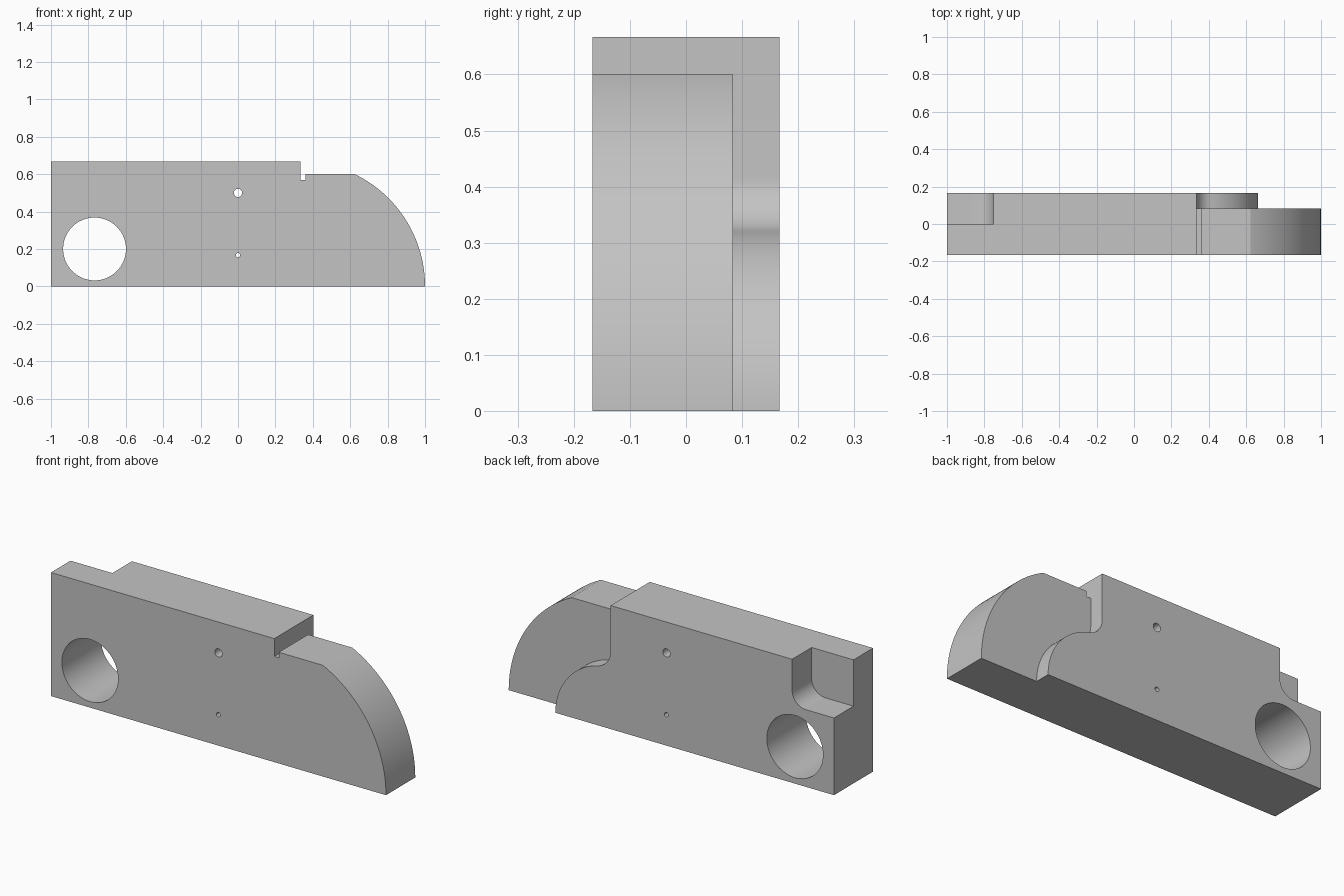
import bpy
import bmesh
from math import sin, cos, atan2, sqrt, pi, radians

if "Cube" in bpy.data.objects:
    bpy.data.objects.remove(bpy.data.objects["Cube"], do_unlink=True)

HALF = 1 / 6          # half the plate thickness
TOP = 2 / 3           # plate height
STEP = 1 / 3          # x of the shoulder, also the centre of both arcs

grey = bpy.data.materials.new("plain_grey")
grey.use_nodes = True
grey.diffuse_color = (0.55, 0.55, 0.55, 1)
grey.node_tree.nodes["Principled BSDF"].inputs["Base Color"].default_value = (0.55, 0.55, 0.55, 1)


def arc(cx, cz, r, start, end, n):
    """Points on an arc in the xz plane."""
    angles = [start + (end - start) * i / n for i in range(n + 1)]
    return [(cx + r * cos(a), cz + r * sin(a)) for a in angles]


def prism(name, outline, y0, y1):
    """Extrude an xz outline from y0 to y1."""
    bm = bmesh.new()
    face = bm.faces.new([bm.verts.new((x, y0, z)) for x, z in outline])
    grown = bmesh.ops.extrude_face_region(bm, geom=[face])["geom"]
    bmesh.ops.translate(bm, vec=(0, y1 - y0, 0),
                        verts=[v for v in grown if isinstance(v, bmesh.types.BMVert)])
    bmesh.ops.recalc_face_normals(bm, faces=bm.faces)
    mesh = bpy.data.meshes.new(name)
    bm.to_mesh(mesh)
    bm.free()
    mesh.materials.append(grey)
    ob = bpy.data.objects.new(name, mesh)
    bpy.context.collection.objects.link(ob)
    return ob


def cut(target, cutter):
    """Subtract the cutter and discard it."""
    cutter.hide_render = True
    mod = target.modifiers.new(cutter.name, "BOOLEAN")
    mod.operation = "DIFFERENCE"
    mod.solver = "EXACT"
    mod.object = cutter
    bpy.context.view_layer.objects.active = target
    bpy.ops.object.modifier_apply(modifier=mod.name)
    bpy.data.objects.remove(cutter, do_unlink=True)


# Plate outline: flat top, relief slot at the shoulder, rounded nose
nose_top = atan2(0.6, sqrt(TOP ** 2 - 0.6 ** 2))
outline = [(-1, 0), (-1, TOP), (STEP, TOP), (STEP, 0.57), (0.36, 0.57), (0.36, 0.6)]
outline += arc(STEP, 0, TOP, nose_top, 0, 40)
plate = prism("plate_body", outline, -HALF, HALF)

# Rear nose recess: shoulder wall, concave fillet, then a smaller round boss
boss, fillet = 0.33, 0.1
rise = sqrt((boss + fillet) ** 2 - fillet ** 2)
meet = atan2(rise, fillet)
recess = [(STEP, 0.9)]
recess += arc(STEP + fillet, rise, fillet, pi, pi + meet, 16)
recess += arc(STEP, 0, boss, meet, 0, 32)[1:]
recess += [(STEP + boss, -0.1), (1.2, -0.1), (1.2, 0.9)]
cut(plate, prism("nose_recess", recess, HALF / 2, 0.4))

# Rear corner pocket with a rounded inner corner
r = 1 / 12
floor = 5 / 12
pocket = [(-1.2, 0.9), (-1.2, floor)]
pocket += arc(-0.75 - r, floor + r, r, -pi / 2, 0, 16) + [(-0.75, 0.9)]
cut(plate, prism("corner_pocket", pocket, 0, 0.4))

# Through holes: large bore and two pin holes
for name, x, z, radius, n in (("large_bore", -0.767, 0.2, 0.168, 64),
                              ("upper_pin_hole", 0, 0.5, 0.022, 32),
                              ("lower_pin_hole", 0, 0.167, 0.012, 24)):
    cut(plate, prism(name, arc(x, z, radius, 0, 2 * pi, n)[:-1], -0.4, 0.4))

# Smooth curved walls, keep machined edges sharp
bpy.ops.object.select_all(action="DESELECT")
plate.select_set(True)
bpy.context.view_layer.objects.active = plate
bpy.ops.object.shade_smooth_by_angle(angle=radians(20))
